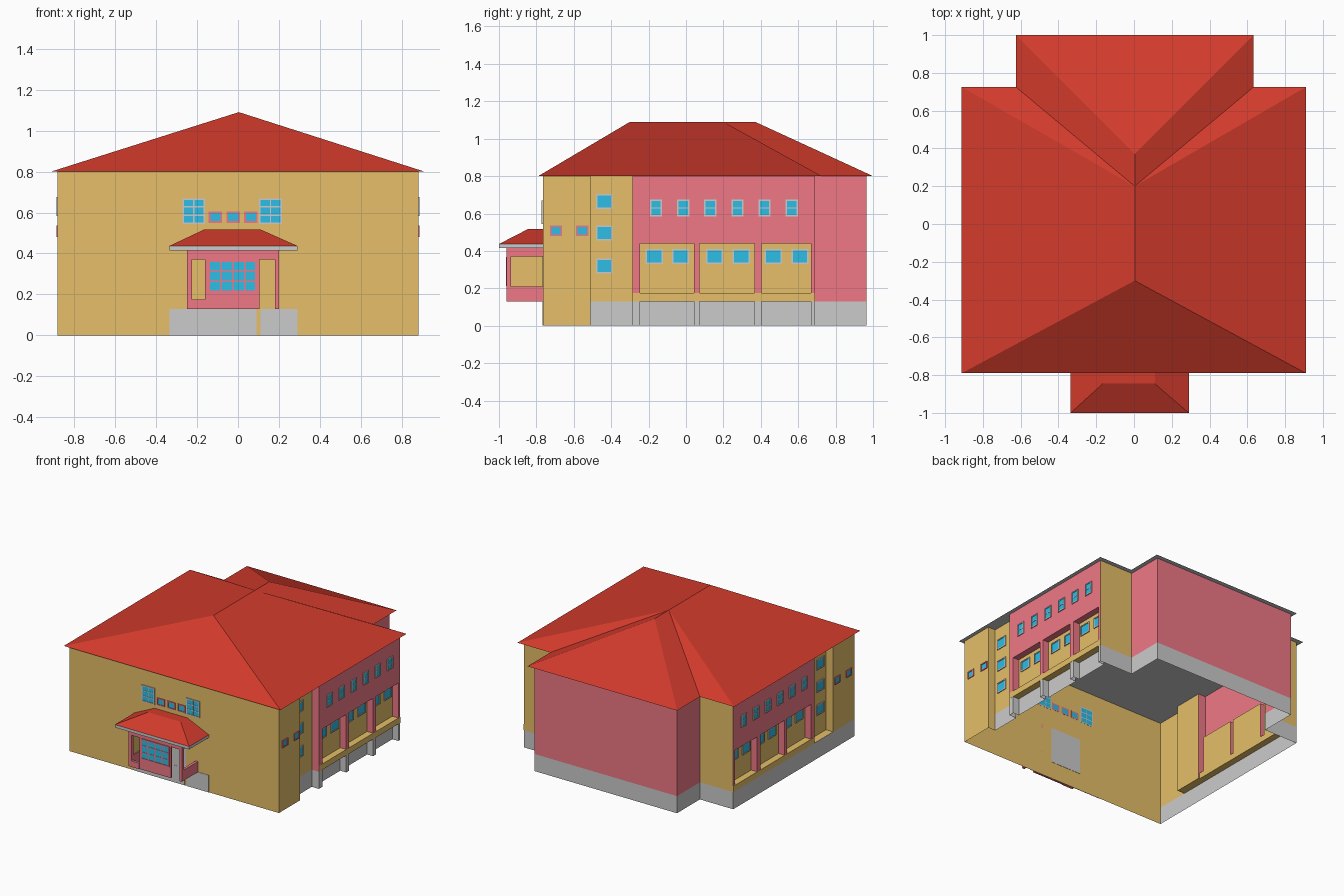
import bpy

if "Cube" in bpy.data.objects:
    bpy.data.objects.remove(bpy.data.objects["Cube"])

def material(name, r, g, b):
    m = bpy.data.materials.new(name)
    m.diffuse_color = (r, g, b, 1)
    m.use_nodes = True
    m.node_tree.nodes["Principled BSDF"].inputs["Base Color"].default_value = m.diffuse_color
    return m

RED = material("roof_red", 0.64, 0.043, 0.025)
OLIVE = material("wall_olive", 0.79, 0.52, 0.14)
PINK = material("wall_pink", 0.87, 0.19, 0.24)
BLUE = material("glass_blue", 0.026, 0.51, 0.79)
GREY = material("stone_grey", 0.72, 0.72, 0.72)

def mesh(name, verts, faces, mats, mirror=False, indices=None):
    me = bpy.data.meshes.new(name)
    me.from_pydata(verts, [], faces)
    for m in mats:
        me.materials.append(m)
    if indices:
        me.polygons.foreach_set("material_index", indices)
    me.update()
    ob = bpy.data.objects.new(name, me)
    bpy.context.collection.objects.link(ob)
    if mirror:
        ob.modifiers.new("mirror", 'MIRROR')
    return ob

BOX = [(0, 2, 3, 1), (4, 5, 7, 6), (0, 1, 5, 4), (2, 6, 7, 3), (0, 4, 6, 2), (1, 3, 7, 5)]

def boxes(name, items, mat, mirror=False):
    verts, faces = [], []
    for x0, x1, y0, y1, z0, z1 in items:
        n = len(verts)
        verts += [(x, y, z) for z in (z0, z1) for y in (y0, y1) for x in (x0, x1)]
        faces += [tuple(n + i for i in f) for f in BOX]
    return mesh(name, verts, faces, [mat], mirror)

def wall(name, pts, z0, z1, mat, side="both"):
    # open strip following a plan outline, on the right, left or both halves
    if side == "left":
        pts = [(-x, y) for x, y in reversed(pts)]
    n = len(pts)
    verts = [(x, y, z) for z in (z0, z1) for x, y in pts]
    faces = [(i, i + 1, n + i + 1, n + i) for i in range(n - 1)]
    return mesh(name, verts, faces, [mat], side == "both")

def window(bars, panes, side, plane, u, z, w, h, cols=1, rows=1, t=0.008):
    # frame ring and bars around a thin pane; side walls face +x, front walls face -y
    def put(dst, u0, u1, z0, z1, d):
        if side:
            dst.append((plane + 0.0005, plane + d, u0, u1, z0, z1))
        else:
            dst.append((u0, u1, plane - d, plane + 0.001, z0, z1))
    l, r, b, a = u - w / 2, u + w / 2, z - h / 2, z + h / 2
    put(panes, l + t, r - t, b + t, a - t, 0.003)
    put(bars, l, l + t, b, a, 0.007)
    put(bars, r - t, r, b, a, 0.007)
    put(bars, l + t, r - t, b, b + t, 0.007)
    put(bars, l + t, r - t, a - t, a, 0.007)
    for i in range(1, cols):
        c = l + w * i / cols
        put(bars, c - 0.003, c + 0.003, b + t, a - t, 0.005)
    for i in range(1, rows):
        c = b + h * i / rows
        put(bars, l + t, r - t, c - 0.003, c + 0.003, 0.005)

# Main walls
H, B, X, R, D = 0.80, 0.13, 0.88, 0.82, 0.83
corner = [(X, -.765), (X, -.51), (R, -.51)]
wall("front_wall", [(0, -.765), (X, -.765)], 0, H, OLIVE)
wall("front_corner_right", corner, 0, H, OLIVE, "right")
wall("front_corner_left", corner, B, H, OLIVE, "left")
wall("stair_recess_wall", [(R, -.51), (R, -.285)], B, H, OLIVE)
wall("recess_return", [(R, -.285), (X, -.285)], B, H, PINK)
wall("side_upper_wall", [(X, -.285), (X, .69)], .44, H, PINK)
wall("back_corner_wall", [(X, .69), (.6, .69)], B, H, OLIVE)
wall("wing_wall", [(.6, .69), (.6, .965), (0, .965)], B, H, PINK)
wall("back_base", [(X, .69), (.6, .69), (.6, .965), (0, .965)], 0, B, GREY)

# Side bays between piers; stepped base on the right, flush base on the left
bays = [(-.245, .042), (.073, .365), (.403, .668)]
edges = [-.285] + [v for b in bays for v in b] + [.69]
base_line = [(R, -.51), (R, -.285)]
for i in range(0, len(edges), 2):
    p0, p1 = edges[i], edges[i + 1]
    base_line += [(X, p0), (X, p1)]
    if i < 6:
        base_line += [(D, p1), (D, edges[i + 2])]
    wall("pier", [(D if i else X, p0), (X, p0), (X, p1), (D if i < 6 else X, p1)],
         .175, .44, PINK)
wall("side_base_right", base_line, 0, B, GREY, "right")
wall("side_base_left", [(X, -.765), (X, .69)], 0, B, GREY, "left")
mesh("left_recess_sill", [(-X, -.51, B), (-R, -.51, B), (-R, -.285, B), (-X, -.285, B)],
     [(0, 1, 2, 3)], [OLIVE])
for a, b in bays:
    wall("bay_panel", [(D, a), (D, b)], .175, .44, OLIVE)
    mesh("bay_soffit", [(D, a, .44), (X, a, .44), (X, b, .44), (D, b, .44)],
         [(3, 2, 1, 0)], [PINK], True)
boxes("side_ledge", [(D, X + .001, -.285, .69, B, .175)], OLIVE, True)

# Side windows
bars, panes, pink_bars = [], [], []
for y in (-.695, -.555):
    window(pink_bars, panes, True, X, y, .508, .065, .055)
for z in (.32, .495, .665):
    window(bars, panes, True, R, -.437, z, .09, .08)
for i in range(6):
    window(bars, panes, True, X, -.16 + .145 * i, .63, .066, .092, 1, 2)
for y in (-.17, -.03, .153, .295, .467, .61):
    window(bars, panes, True, D, y, .37, .092, .08)
boxes("side_window_frames", bars, GREY, True)
boxes("side_small_window_frames", pink_bars, PINK, True)
boxes("side_window_glass", panes, BLUE, True)

# Front windows, and the door set in the front plane of the porch
F, P = -.765, -.96
bars, panes, pink_bars = [], [], []
for x in (-.216, .159):
    window(bars, panes, False, F, x, .607, .112, .125, 2, 3)
for x in (-.11, -.023, .063):
    window(pink_bars, panes, False, F, x, .577, .066, .055)
window(pink_bars, panes, False, P + .005, -.026, .29, .235, .155, 4, 3)
boxes("front_window_frames", bars, GREY)
boxes("front_small_frames_and_door_bars", pink_bars, PINK)
boxes("front_glass", panes, BLUE)
boxes("door_panel", [(-.16, .105, P + .005, P + .015, B, .37)], PINK)
boxes("inner_doorway", [(-.155, .1, F - .002, F + .002, B, .40)], GREY)
boxes("front_stone_base", [(-.335, .09, F - .003, F, 0, B),
                           (.11, .29, F - .003, F, 0, B)], GREY)

# Porch posts, beams and low walls
boxes("porch_frame", [
    (-.25, -.225, P, P + .025, B, .42), (.18, .20, P, P + .025, B, .42),
    (-.225, .18, P, P + .025, .37, .42),
    (-.25, -.225, P + .025, F, .37, .42), (.18, .20, P + .025, F, .37, .42),
    (-.25, -.225, P + .025, F, B, .21), (.18, .20, P + .025, F, B, .21),
    (-.225, -.16, P, P + .02, B, .175)], PINK)
boxes("porch_left_panel", [(-.242, -.233, P + .025, F, .21, .37)], OLIVE)

# Porch roof
boxes("porch_eave", [(-.335, .29, -1, F, .415, .437)], GREY)
mesh("porch_roof",
     [(-.335, -1, .437), (.29, -1, .437), (.29, F, .437), (-.335, F, .437),
      (-.165, -.845, .517), (.11, -.845, .517), (.11, F, .517), (-.165, F, .517)],
     [(0, 1, 5, 4), (1, 2, 6, 5), (2, 3, 7, 6), (3, 0, 4, 7), (4, 5, 6, 7), (3, 2, 1, 0)], [RED])

# Main hipped roof with rear wing, grey soffit underneath
E, T, C = .80, 1.09, .004
mesh("main_roof",
     [(-.912, -.79, E), (.91, -.79, E), (.91, .725, E), (.633, .725, E), (.633, 1, E),
      (-.625, 1, E), (-.625, .725, E), (-.912, .725, E),
      (C, -.30, T), (C, .20, T), (C, .37, T)],
     [(0, 1, 8), (1, 2, 9, 8), (2, 3, 9), (3, 4, 10, 9), (4, 5, 10), (5, 6, 9, 10),
      (6, 7, 9), (7, 0, 8, 9), (7, 6, 5, 4, 3, 2, 1, 0)],
     [RED, GREY], indices=[0] * 8 + [1])
